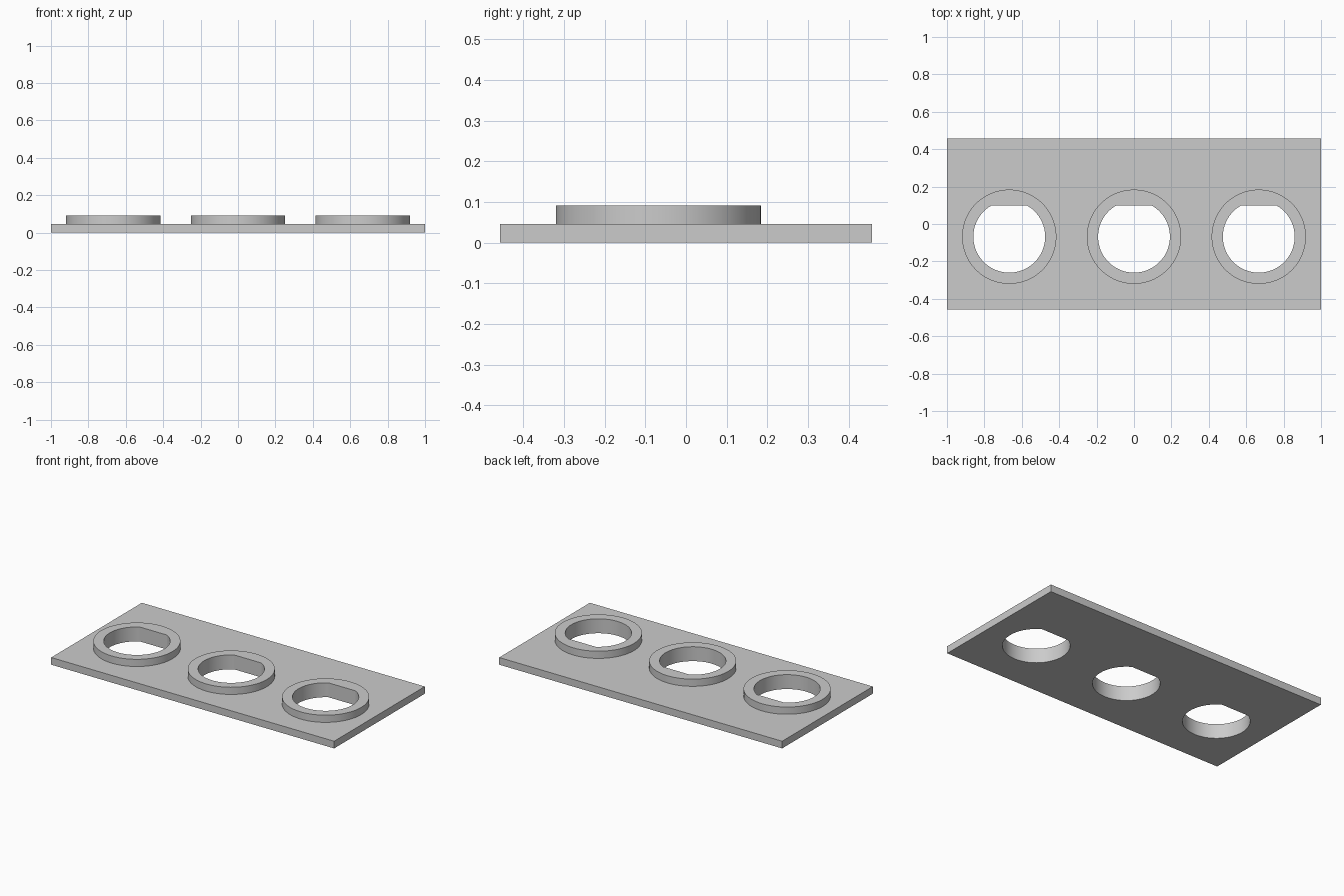
import bpy
import bmesh
from math import acos, cos, sin, pi
from mathutils import Matrix

cube = bpy.data.objects.get("Cube")
if cube:
    bpy.data.objects.remove(cube, do_unlink=True)

WIDTH, DEPTH, THICK = 2.0, 0.915, 0.046
TOP = 2 * THICK
HOLE_Y, HOLE_R, COLLAR_R = -0.068, 0.192, 0.252
FLAT = 0.166          # distance from hole centre to its flat edge
SEGMENTS = 96
HOLES = {"right": -0.667, "middle": 0.0, "left": 0.667}

grey = bpy.data.materials.new("light_grey")
grey.use_nodes = True
grey.diffuse_color = (0.6, 0.6, 0.6, 1)
grey.node_tree.nodes["Principled BSDF"].inputs["Base Color"].default_value = grey.diffuse_color


def make_object(name, bm):
    bmesh.ops.recalc_face_normals(bm, faces=bm.faces)
    mesh = bpy.data.meshes.new(name)
    bm.to_mesh(mesh)
    bm.free()
    mesh.materials.append(grey)
    obj = bpy.data.objects.new(name, mesh)
    bpy.context.collection.objects.link(obj)
    return obj


def prism(name, points, z0, z1):
    bm = bmesh.new()
    face = bm.faces.new([bm.verts.new((x, y, z0)) for x, y in points])
    side = bmesh.ops.extrude_face_region(bm, geom=[face])["geom"]
    verts = [v for v in side if isinstance(v, bmesh.types.BMVert)]
    bmesh.ops.translate(bm, verts=verts, vec=(0, 0, z1 - z0))
    return make_object(name, bm)


def arc(cx, radius, start, sweep, count):
    return [(cx + radius * cos(start + sweep * i / SEGMENTS),
             HOLE_Y + radius * sin(start + sweep * i / SEGMENTS)) for i in range(count)]


def select_only(obj):
    bpy.ops.object.select_all(action='DESELECT')
    obj.select_set(True)
    bpy.context.view_layer.objects.active = obj


def cut(obj, cutter):
    select_only(obj)
    mod = obj.modifiers.new("hole", 'BOOLEAN')
    mod.operation, mod.solver, mod.object = 'DIFFERENCE', 'EXACT', cutter
    bpy.ops.object.modifier_apply(modifier=mod.name)


# Flat rectangular plate
bm = bmesh.new()
bmesh.ops.create_cube(bm, size=1, matrix=Matrix.Translation((0, 0, THICK / 2))
                      @ Matrix.Diagonal((WIDTH, DEPTH, THICK, 1)))
plate = make_object("base_plate", bm)

# Raised round collars, each with a D-shaped hole through collar and plate
half_gap = acos(FLAT / HOLE_R)
parts = [plate]
for side, cx in HOLES.items():
    collar = prism(side + "_collar", arc(cx, COLLAR_R, 0, 2 * pi, SEGMENTS), THICK, TOP)
    d_shape = arc(cx, HOLE_R, pi / 2 + half_gap, 2 * (pi - half_gap), SEGMENTS + 1)
    cutter = prism("hole_cutter", d_shape, -THICK, TOP + THICK)
    cutter.hide_render = True
    cut(plate, cutter)
    cut(collar, cutter)
    bpy.data.objects.remove(cutter, do_unlink=True)
    parts.append(collar)

# Smooth round walls, sharp rims
for obj in parts:
    select_only(obj)
    bpy.ops.object.shade_smooth_by_angle(angle=pi / 6)
